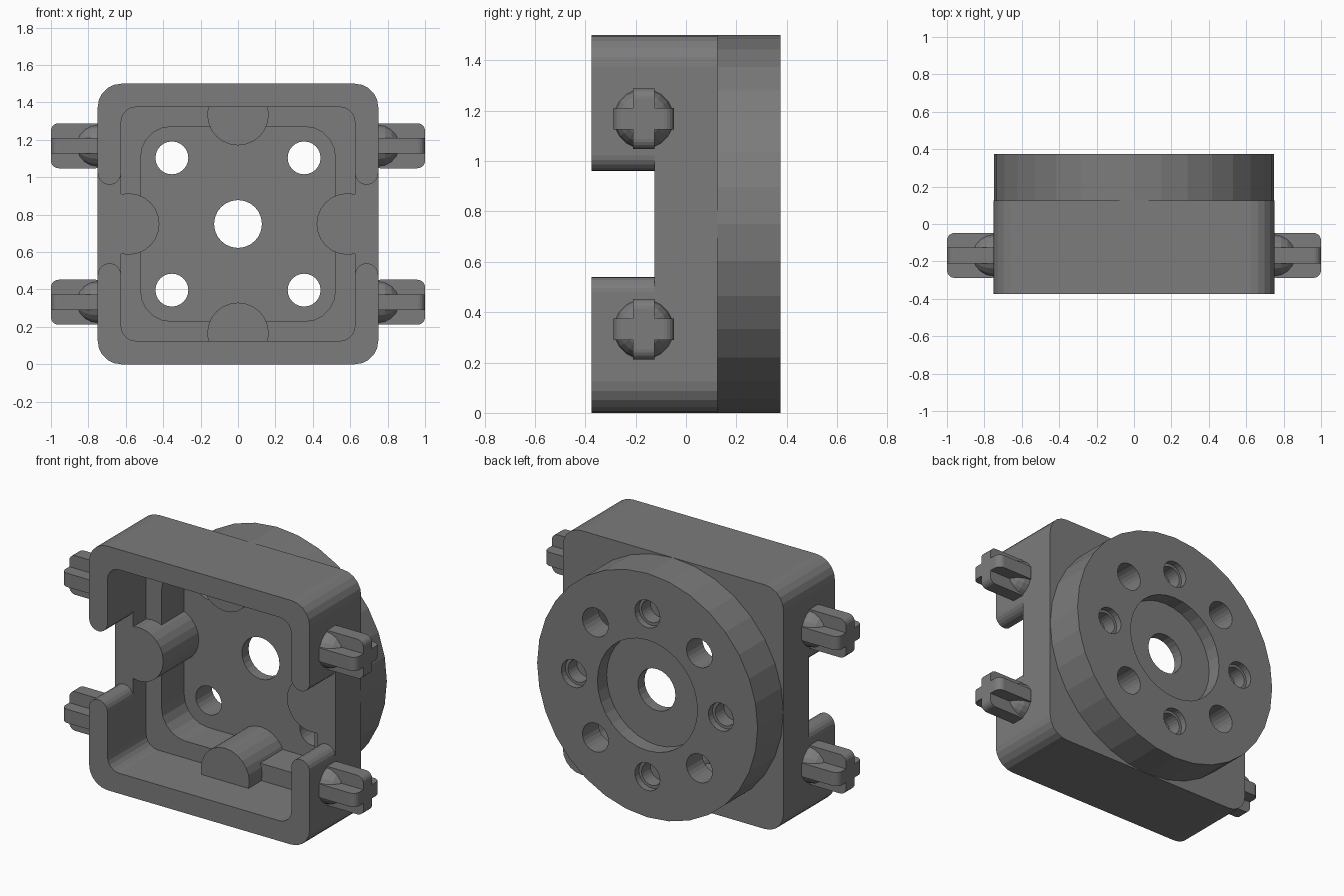
import bpy, bmesh, math
from mathutils import Matrix, Vector

if "Cube" in bpy.data.objects:
    bpy.data.objects.remove(bpy.data.objects["Cube"], do_unlink=True)

MID = 0.75          # height of the centre axis
FRONT = -0.375
BACK = 0.375

grey = bpy.data.materials.new("mid grey plastic")
grey.use_nodes = True
grey.diffuse_color = (0.2, 0.2, 0.2, 1)
grey.node_tree.nodes["Principled BSDF"].inputs["Base Color"].default_value = (0.2, 0.2, 0.2, 1)


def circle(x, z, r, n=24):
    return [(x + r * math.sin(math.tau * i / n), z + r * math.cos(math.tau * i / n)) for i in range(n)]


def rounded_rect(x, z, hx, hz, r, n=5):
    pts = []
    for q, (sx, sz) in enumerate([(1, 1), (-1, 1), (-1, -1), (1, -1)]):
        for i in range(n + 1):
            a = math.pi / 2 * (q + i / n)
            pts.append((x + sx * (hx - r) + r * math.cos(a), z + sz * (hz - r) + r * math.sin(a)))
    return pts


def add_object(name, bm):
    bmesh.ops.recalc_face_normals(bm, faces=bm.faces)
    mesh = bpy.data.meshes.new(name)
    bm.to_mesh(mesh)
    bm.free()
    mesh.materials.append(grey)
    ob = bpy.data.objects.new(name, mesh)
    bpy.context.scene.collection.objects.link(ob)
    return ob


def prism(name, pts, y0, y1):
    """Extrude an x-z outline from y0 to y1."""
    bm = bmesh.new()
    face = bm.faces.new([bm.verts.new((x, y0, z)) for x, z in pts])
    ext = bmesh.ops.extrude_face_region(bm, geom=[face])
    verts = [v for v in ext["geom"] if isinstance(v, bmesh.types.BMVert)]
    bmesh.ops.translate(bm, verts=verts, vec=(0, y1 - y0, 0))
    return add_object(name, bm)


def combine(target, tool, operation):
    """Apply a boolean and discard the tool."""
    mod = target.modifiers.new("boolean", 'BOOLEAN')
    mod.operation = operation
    mod.solver = 'EXACT'
    mod.object = tool
    bpy.context.view_layer.update()
    graph = bpy.context.evaluated_depsgraph_get()
    mesh = bpy.data.meshes.new_from_object(target.evaluated_get(graph))
    target.modifiers.clear()
    target.data = mesh
    bpy.data.objects.remove(tool, do_unlink=True)


def cut(target, pts, y0, y1):
    combine(target, prism("cutter", pts, y0, y1), 'DIFFERENCE')


# Square housing with the round flange on its back
housing = prism("housing", rounded_rect(0, MID, 0.75, 0.75, 0.125), FRONT, 0.125)
combine(housing, prism("flange", circle(0, MID, 0.7495, 32), 0.05, BACK), 'UNION')

# Stepped pocket, open to the front
cut(housing, rounded_rect(0, MID, 0.625, 0.625, 0.08), -0.5, 0)
cut(housing, rounded_rect(0, MID, 0.52, 0.52, 0.16), -0.5, 0.22)

# Side notches that leave rounded wall ends
R = 0.0625
for side in (1, -1):
    arc = [(0.6875 + R * math.cos(a), 0.2725 - R * math.sin(a))
           for a in [math.pi * i / 10 for i in range(11)]]
    upper = [(0.85, 0.2725)] + arc + [(0.58, 0.2725)]
    outline = upper + [(x, -z) for x, z in reversed(upper)]
    cut(housing, [(side * x, MID + z) for x, z in outline], -0.5, -0.125)

# Four half-round bosses around the pocket
for i in range(4):
    a = math.pi / 2 * i
    boss = circle(0.585 * math.cos(a), MID + 0.585 * math.sin(a), 0.1645)
    combine(housing, prism("boss", boss, -0.125, 0.24), 'UNION')

# Centre bore with its rear recess
cut(housing, circle(0, MID, 0.34, 32), 0.285, 0.5)
cut(housing, circle(0, MID, 0.128), 0.1, 0.5)

# Ring of holes: through holes on the diagonals, stepped blind holes on the axes
for i in range(8):
    a = math.pi / 4 * i
    x, z = 0.5 * math.cos(a), MID + 0.5 * math.sin(a)
    if i % 2:
        cut(housing, circle(x, z, 0.088), 0.1, 0.5)
    else:
        cut(housing, circle(x, z, 0.085), 0.335, 0.5)
        cut(housing, circle(x, z, 0.068), 0.25, 0.5)

# Cross-shaped pins with a domed root
ARM, HALF = 0.12, 0.042


def make_pin(name, side, z):
    rib = rounded_rect(0.86, 0, 0.14, ARM, 0.04)
    pin = prism(name, rib, -HALF, HALF)
    flat = prism("flat_rib", rib, -HALF, HALF)
    flat.data.transform(Matrix.Rotation(math.pi / 2, 4, 'X'))
    combine(pin, flat, 'UNION')
    bm = bmesh.new()
    bmesh.ops.create_uvsphere(bm, u_segments=20, v_segments=10, radius=ARM - 0.001)
    bmesh.ops.rotate(bm, verts=bm.verts, matrix=Matrix.Rotation(math.pi / 2, 3, 'Y'))
    bmesh.ops.translate(bm, verts=bm.verts, vec=(0.75, 0, 0))
    combine(pin, add_object("dome", bm), 'UNION')
    if side < 0:
        pin.data.transform(Matrix.Rotation(math.pi, 4, 'Z'))
    pin.data.transform(Matrix.Translation(Vector((0, -0.168, z))))


for label, side in (("left", 1), ("right", -1)):
    for level, dz in (("upper", 0.418), ("lower", -0.418)):
        make_pin(f"{level}_{label}_pin", side, MID + dz)
